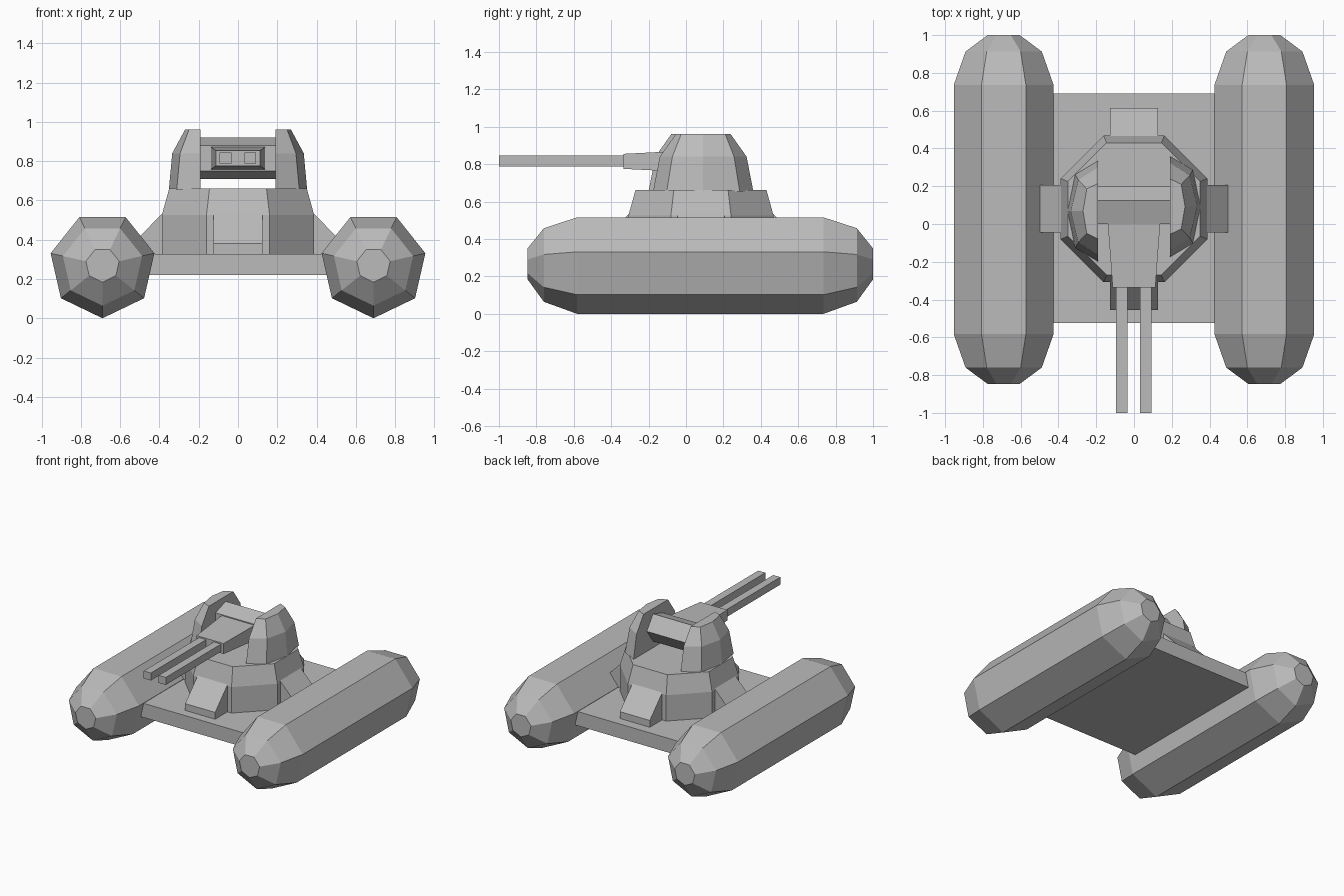
import bpy
import bmesh
from math import sin, cos, pi, tau
from mathutils import Matrix, Vector

if "Cube" in bpy.data.objects:
    bpy.data.objects.remove(bpy.data.objects["Cube"], do_unlink=True)

GREY = (0.5, 0.5, 0.5, 1)
metal = bpy.data.materials.new("plain grey")
metal.use_nodes = True
metal.diffuse_color = GREY
metal.node_tree.nodes["Principled BSDF"].inputs["Base Color"].default_value = GREY

CENTRE_Y = 0.08  # axis of the turret


def loft(name, rings, matrix=Matrix()):
    """Skin a closed, capped solid through rings of equal point count."""
    bm = bmesh.new()
    loops = [[bm.verts.new(matrix @ Vector(p)) for p in ring] for ring in rings]
    for a, b in zip(loops, loops[1:]):
        for i in range(len(a)):
            j = (i + 1) % len(a)
            bm.faces.new((a[i], a[j], b[j], b[i]))
    bm.faces.new(loops[0][::-1])
    bm.faces.new(loops[-1])
    bmesh.ops.recalc_face_normals(bm, faces=bm.faces)
    mesh = bpy.data.meshes.new(name)
    bm.to_mesh(mesh)
    bm.free()
    mesh.materials.append(metal)
    obj = bpy.data.objects.new(name, mesh)
    bpy.context.collection.objects.link(obj)
    return obj


def rect(x0, x1, z0, z1, y):
    return [(x0, y, z0), (x1, y, z0), (x1, y, z1), (x0, y, z1)]


def turn(angle):
    """Rotation about the turret axis."""
    return Matrix.Translation((0, CENTRE_Y, 0)) @ Matrix.Rotation(angle, 4, "Z")


# Seven-sided pontoons with stepped, rounded ends
R = 0.271
stations = [(-0.847, 0.087), (-0.76, 0.207), (-0.583, R),
            (0.736, R), (0.913, 0.207), (1.0, 0.087)]
for side, x in (("left", 0.69), ("right", -0.69)):
    loft(side + "_pontoon", [
        [(x + r * sin(k * tau / 7), y, R - r * cos(k * tau / 7)) for k in range(7)]
        for y, r in stations])

# Deck between the pontoons
loft("deck", [rect(-0.46, 0.46, 0.22, 0.328, y) for y in (-0.525, 0.69)])

# Octagonal turret base with a tapered upper band
loft("turret_base", [
    [(a / cos(pi / 8) * cos((k + 0.5) * tau / 8),
      a / cos(pi / 8) * sin((k + 0.5) * tau / 8), z) for k in range(8)]
    for z, a in ((0.32, 0.388), (0.525, 0.388), (0.662, 0.35))], turn(0))

# Sloped blocks on the four main sides of the base
block = [(-0.36, 0.32), (-0.535, 0.32), (-0.535, 0.38), (-0.385, 0.535), (-0.36, 0.535)]
for k, place in enumerate(("front", "left", "back", "right")):
    loft(place + "_block", [[(x, y, z) for y, z in block] for x in (-0.126, 0.126)],
         turn(k * pi / 2))

# Half-dome shields either side of the gun: z, then outer, shoulder and inner reach
levels = [(0.655, 0.352, 0.312, 0.195, 0.268),
          (0.84, 0.335, 0.295, 0.165, 0.232),
          (0.96, 0.27, 0.25, 0.118, 0.147)]
for side, angle in (("left", 0), ("right", pi)):
    loft(side + "_shield", [
        [(0.19, w, z), (shoulder, v, z), (outer, 0, z), (shoulder, -v, z), (0.19, -w, z)]
        for z, outer, shoulder, v, w in levels], turn(angle) @ Matrix.Translation((0, 0.012, 0)))

# Five-sided gun pivot spanning the shields
loft("gun_pivot", [
    [(x, 0.09 + 0.11 * cos(k * tau / 5), 0.815 + 0.11 * sin(k * tau / 5)) for k in range(5)]
    for x in (-0.2, 0.2)])

# Tapered gun housing and twin square barrels
loft("gun_housing", [rect(-0.14, 0.14, 0.757, 0.873, 0.02),
                     rect(-0.113, 0.113, 0.775, 0.855, -0.335)])
for side, x in (("left", 0.062), ("right", -0.064)):
    loft(side + "_barrel", [rect(x - 0.03, x + 0.03, 0.788, 0.845, y) for y in (-1.0, -0.32)])
